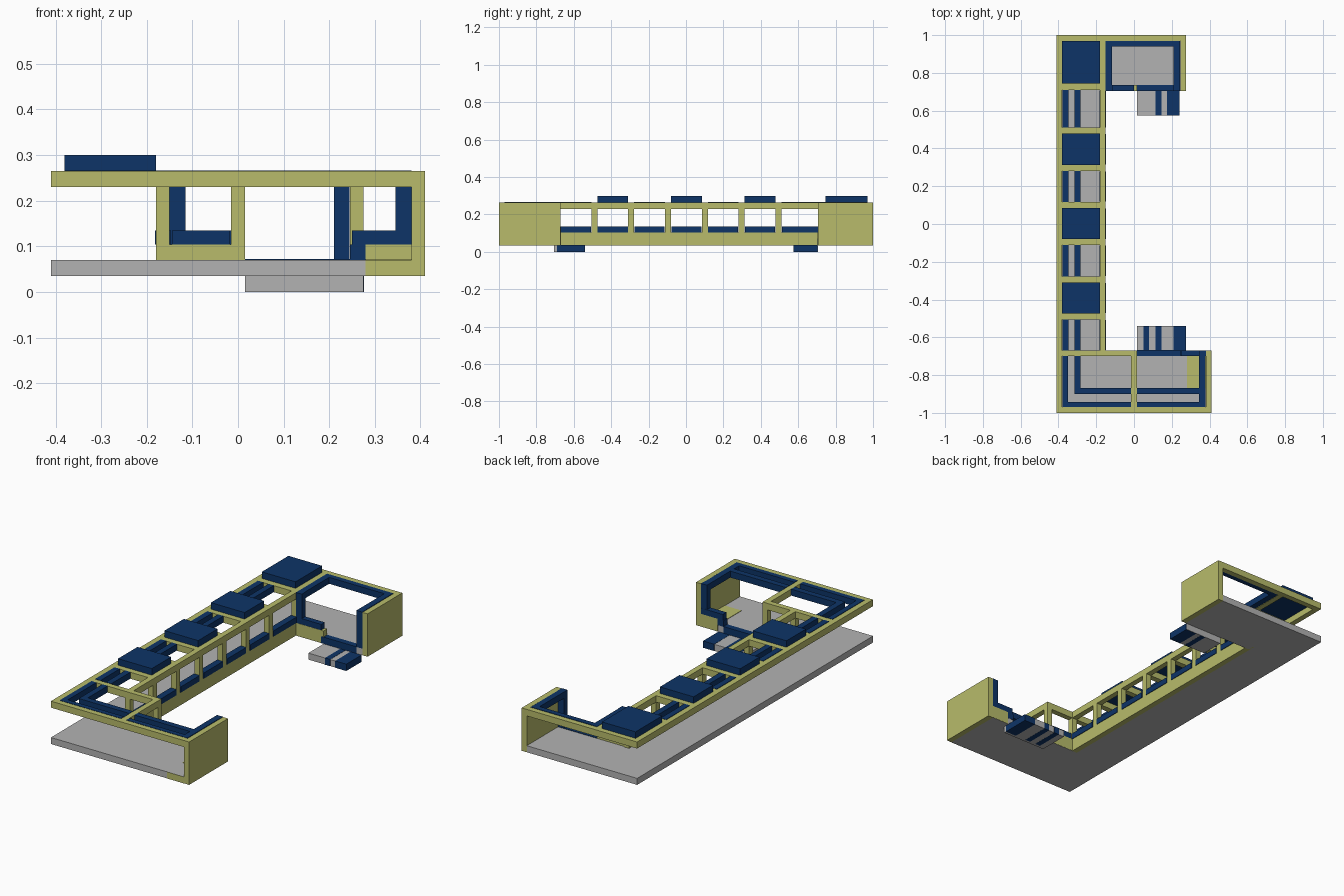
import bpy, bmesh
from mathutils import Matrix

def material(name, rgb):
    m = bpy.data.materials.new(name)
    m.diffuse_color = (*rgb, 1)
    return m

OLIVE = material("olive", (0.48, 0.50, 0.147))
BLUE = material("navy blue", (0.004, 0.034, 0.135))
GREY = material("grey", (0.45, 0.45, 0.45))

def part(name, mat, boxes):
    """One object made of boxes given as (x0, x1, y0, y1, z0, z1)."""
    bm = bmesh.new()
    for x0, x1, y0, y1, z0, z1 in boxes:
        m = Matrix.Translation(((x0 + x1) / 2, (y0 + y1) / 2, (z0 + z1) / 2))
        m = m @ Matrix.Diagonal((x1 - x0, y1 - y0, z1 - z0, 1))
        bmesh.ops.create_cube(bm, size=1, matrix=m)
    me = bpy.data.meshes.new(name)
    bm.to_mesh(me)
    bm.free()
    me.materials.append(mat)
    ob = bpy.data.objects.new(name, me)
    bpy.context.collection.objects.link(ob)

F0, F1 = 0.035, 0.07        # floor bottom, top
R0, R1 = 0.23, 0.265        # roof bottom, top
S0, S1 = 0.104, 0.135       # window sill bottom, top
B0, B1 = 0.232, 0.2665      # roof bar bottom, top
posts = [-0.49 + 0.1968 * i for i in range(6)]
H = 0.016                   # half post width
edges = [-0.67] + [e for p in posts for e in (p - H, p + H)] + [0.71]
bays = list(zip(edges[::2], edges[1::2]))

# C-shaped floor
part("floor", GREY, [(-0.41, -0.18, -0.67, 0.705, F0, F1),
                     (-0.41, 0.38, -1, -0.67, F0, F1),
                     (-0.41, 0.245, 0.705, 1, F0, F1)])
part("floor_corner_trim", OLIVE, [(0.28, 0.38, -0.87, -0.70, F1, F1 + 0.002),
                                  (0.28, 0.38, -1.001, -1, F0, F1)])

# Roof frame: rims, dividers and cross beams
roof = [(-0.41, -0.38, -0.97, 0.97, R0, R1),
        (-0.18, -0.15, -0.67, 0.97, R0, R1),
        (-0.41, 0.38, -1, -0.97, R0, R1),
        (-0.41, 0.245, 0.97, 1, R0, R1),
        (-0.38, 0.015, -0.70, -0.67, R0, R1),
        (-0.015, 0.015, -0.97, -0.70, R0, R1),
        (-0.38, -0.18, 0.71, 0.745, R0, R1)]
roof += [(-0.38, -0.18, p - H, p + H, R0, R1) for p in posts]
part("roof_frame", OLIVE, roof)

# Solid end walls
part("end_walls", OLIVE, [(0.38, 0.41, -1, -0.67, F0, R1),
                          (0.245, 0.275, 0.705, 1, F0, R1)])

# Corridor wall with posts and sills
part("corridor_wall", OLIVE,
     [(-0.18, -0.15, -0.67, 0.74, F0, S0)]
     + [(-0.18, -0.15, p - H, p + H, S0, R0) for p in posts]
     + [(-0.18, -0.15, -0.70, -0.67, F1, R0), (-0.18, -0.15, 0.71, 0.74, S0, R0)])
part("corridor_sills", BLUE, [(-0.182, -0.147, a + .002, b - .002, S0, S1) for a, b in bays])

# Low walls and door post facing the yard
part("yard_walls", OLIVE, [(-0.15, 0.015, -0.70, -0.669, F0 + .001, S0),
                           (-0.015, 0.015, -0.70, -0.67, S0, R0),
                           (0.28, 0.38, -0.70, -0.669, F0 + .001, S0),
                           (-0.15, 0.015, 0.704, 0.735, F0 + .001, S0)])

# Blue sills, jambs and thresholds around the yard openings
part("yard_trim", BLUE, [(-0.145, -0.018, -0.70, -0.669, S0, S1),
                         (0.25, 0.38, -0.70, -0.669, S0, S1),
                         (0.245, 0.28, -0.70, -0.669, F1, S0),
                         (0.345, 0.38, -0.70, -0.67, S1, B1),
                         (0.015, 0.245, -0.70, -0.668, F0 + .001, F1 + .002),
                         (-0.15, 0.0, 0.705, 0.735, S0, S1),
                         (-0.15, -0.115, 0.705, 0.735, S1, B1),
                         (0.21, 0.244, 0.705, 0.735, F1, B1),
                         (0.0, 0.21, 0.703, 0.735, F0 + .001, F1 + .002)])

# Bars inside the roof openings
bars = [(x, x + 0.032, a, b, B0, B1) for a, b in bays[::2] for x in (-0.379, -0.315)]
bars += [(-0.379, -0.35, -0.97, -0.70, B0, B1), (-0.315, -0.283, -0.90, -0.70, B0, B1),
         (-0.35, -0.016, -0.97, -0.943, B0, B1), (-0.315, -0.016, -0.90, -0.868, B0, B1),
         (0.016, 0.345, -0.97, -0.943, B0, B1), (0.016, 0.345, -0.90, -0.868, B0, B1),
         (0.345, 0.378, -0.97, -0.70, B0, B1),
         (-0.15, 0.243, 0.94, 0.969, B0, B1),
         (-0.15, -0.117, 0.735, 0.94, B0, B1), (0.21, 0.243, 0.735, 0.94, B0, B1)]
part("roof_bars", BLUE, bars)

# Raised panels over every second bay
part("roof_panels", BLUE, [(-0.38, -0.18, a, b, R1 - .001, 0.30)
                           for a, b in bays[1::2] + [(0.745, 0.97)]])

# Entrance steps with blue stripes
part("steps", GREY, [(0.015, 0.275, -0.705, -0.54, 0, F0),
                     (0.015, 0.24, 0.575, 0.705, 0, F0)])
stripes = [(a, b, -0.69, -0.539, -0.0005, F0 + .001)
           for a, b in ((0.05, 0.08), (0.115, 0.145), (0.21, 0.276))]
stripes += [(a, b, 0.574, 0.703, -0.0005, F0 + .001)
            for a, b in ((0.115, 0.145), (0.175, 0.241))]
part("step_stripes", BLUE, stripes)
